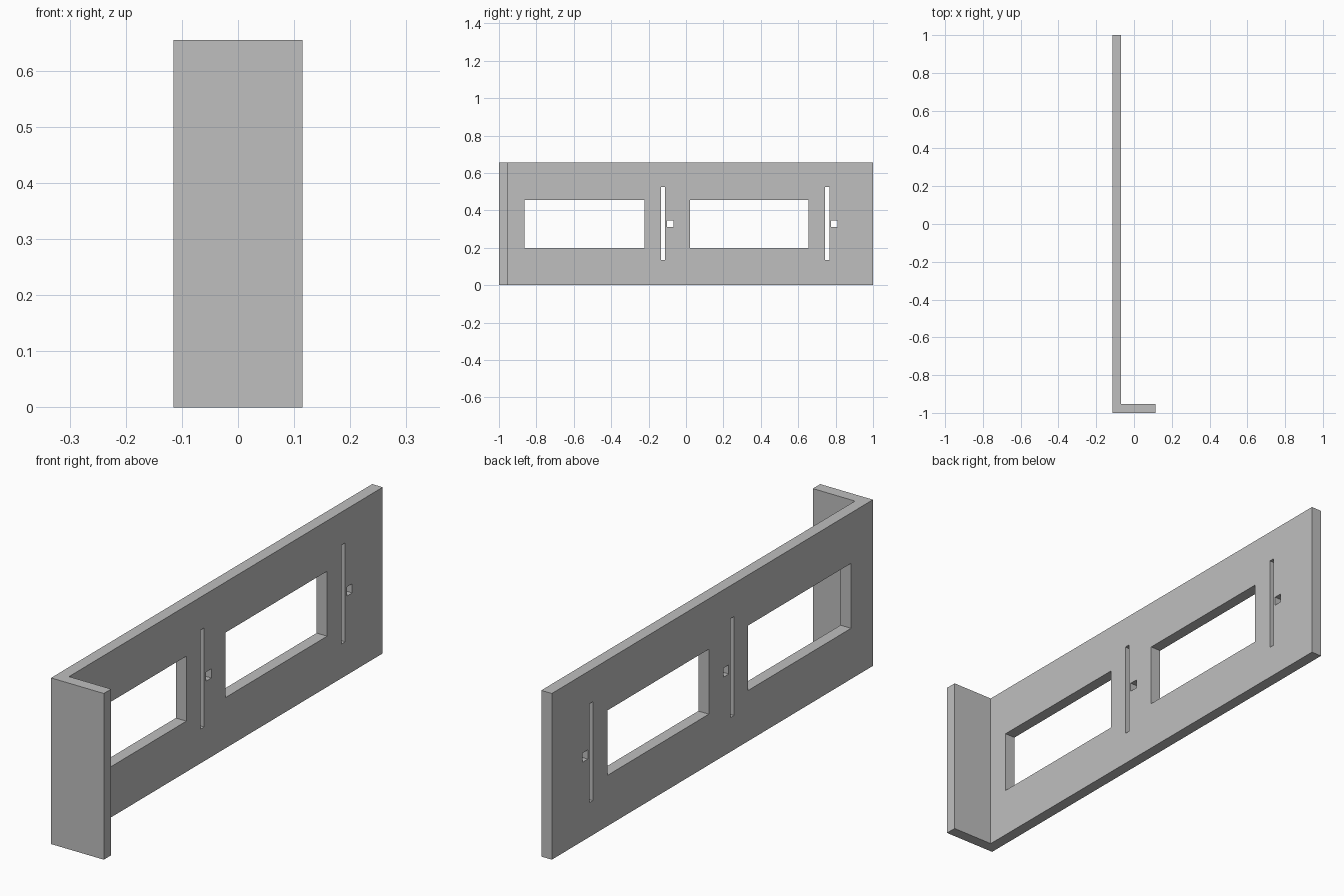
import bpy
import bmesh

default_cube = bpy.data.objects.get("Cube")
if default_cube:
    bpy.data.objects.remove(default_cube, do_unlink=True)

HEIGHT = 0.655
THICK = 0.046
HALF_W = 0.115

# Single flat grey
grey = bpy.data.materials.new("plain_grey")
grey.use_nodes = True
colour = (0.52, 0.52, 0.52, 1)
grey.diffuse_color = colour
grey.node_tree.nodes["Principled BSDF"].inputs["Base Color"].default_value = colour


def prism(name, outline, z0, z1):
    """Extrude a flat outline between two heights."""
    bm = bmesh.new()
    face = bm.faces.new([bm.verts.new((x, y, z0)) for x, y in outline])
    top = bmesh.ops.extrude_face_region(bm, geom=[face])["geom"]
    bmesh.ops.translate(bm, vec=(0, 0, z1 - z0),
                        verts=[v for v in top if isinstance(v, bmesh.types.BMVert)])
    bmesh.ops.recalc_face_normals(bm, faces=bm.faces)
    mesh = bpy.data.meshes.new(name)
    bm.to_mesh(mesh)
    bm.free()
    mesh.materials.append(grey)
    obj = bpy.data.objects.new(name, mesh)
    bpy.context.collection.objects.link(obj)
    return obj


# L-shaped panel: long wall with a short return flange at the front
inner = -HALF_W + THICK
panel = prism("bracket_panel",
              [(-HALF_W, -1), (HALF_W, -1), (HALF_W, -1 + THICK),
               (inner, -1 + THICK), (inner, 1), (-HALF_W, 1)], 0, HEIGHT)

# Openings as (y0, y1, z0, z1): two windows, two slots, two small square holes
openings = {
    "front_window": (-0.864, -0.223, 0.2, 0.456),
    "back_window": (0.022, 0.654, 0.2, 0.456),
    "front_slot": (-0.135, -0.113, 0.135, 0.525),
    "back_slot": (0.744, 0.766, 0.135, 0.525),
    "front_hole": (-0.102, -0.068, 0.311, 0.347),
    "back_hole": (0.776, 0.81, 0.311, 0.347),
}
cutters = []
for name, (y0, y1, z0, z1) in openings.items():
    xa, xb = -HALF_W - 0.02, inner + 0.02
    cutter = prism(name + "_cutter", [(xa, y0), (xb, y0), (xb, y1), (xa, y1)], z0, z1)
    cutter.hide_render = True
    cut = panel.modifiers.new(name, "BOOLEAN")
    cut.operation = "DIFFERENCE"
    cut.solver = "EXACT"
    cut.object = cutter
    cutters.append(cutter)

# Bake the cuts and drop the cutters
bpy.context.view_layer.update()
evaluated = panel.evaluated_get(bpy.context.evaluated_depsgraph_get())
finished = bpy.data.meshes.new_from_object(evaluated)
panel.modifiers.clear()
panel.data = finished
for cutter in cutters:
    bpy.data.objects.remove(cutter, do_unlink=True)
